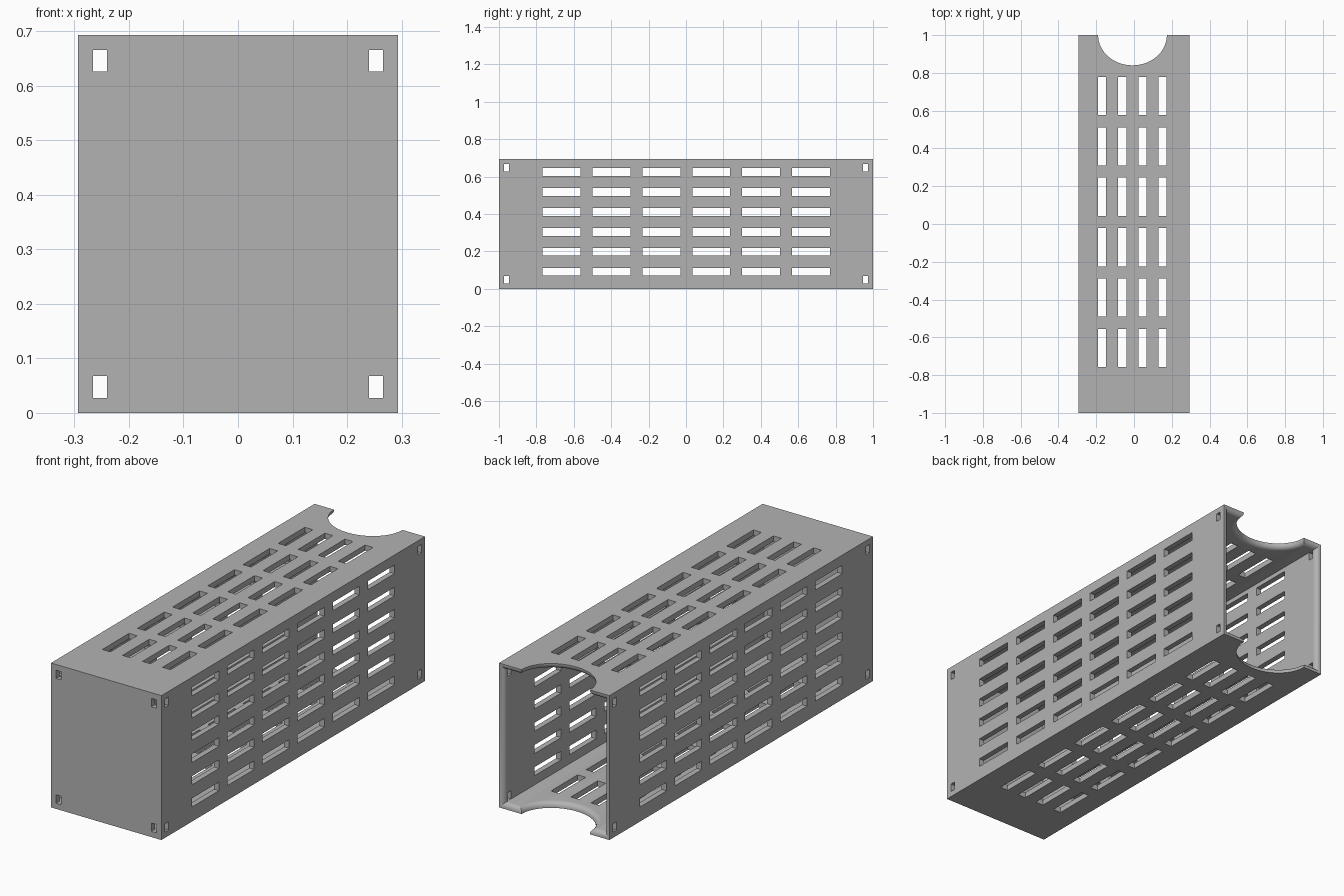
import bpy, bmesh, math
from mathutils import Matrix, Vector

if "Cube" in bpy.data.objects:
    bpy.data.objects.remove(bpy.data.objects["Cube"], do_unlink=True)

MM = 2 / 150                      # design unit: the case is 44 x 150 x 52
W, L, H, T = 44 * MM, 2.0, 52 * MM, 2 * MM

grey = bpy.data.materials.new("plain_grey")
grey.use_nodes = True
colour = (0.45, 0.45, 0.45, 1)
grey.diffuse_color = colour
grey.node_tree.nodes["Principled BSDF"].inputs["Base Color"].default_value = colour


def add_box(bm, centre, size):
    matrix = Matrix.Translation(centre) @ Matrix.Diagonal((*size, 1))
    bmesh.ops.create_cube(bm, size=1, matrix=matrix)


def make_object(name, bm):
    mesh = bpy.data.meshes.new(name)
    bm.to_mesh(mesh)
    bm.free()
    obj = bpy.data.objects.new(name, mesh)
    bpy.context.collection.objects.link(obj)
    mesh.materials.append(grey)
    return obj


def cut(target, cutter):
    mod = target.modifiers.new("cut", 'BOOLEAN')
    mod.operation, mod.solver, mod.object = 'DIFFERENCE', 'EXACT', cutter
    bpy.context.view_layer.objects.active = target
    bpy.ops.object.modifier_apply(modifier=mod.name)
    bpy.data.objects.remove(cutter, do_unlink=True)


# Outer block, hollowed out and open at the back
bm = bmesh.new()
add_box(bm, (0, 0, H / 2), (W, L, H))
case = make_object("slotted_case", bm)

bm = bmesh.new()
add_box(bm, (0, T, H / 2), (W - 2 * T, L, H - 2 * T))
cut(case, make_object("hollow_cutter", bm))

# Rounded finger notch through top and bottom at the back
bm = bmesh.new()
steps = 32
outline = [(-0.008 + 0.182 * math.cos(a), 1 - 0.16 * math.sin(a))
           for a in (math.pi * i / steps for i in range(steps + 1))]
outline = [(outline[0][0], 1.1)] + outline + [(outline[-1][0], 1.1)]
base = bm.faces.new([bm.verts.new((x, y, -0.1)) for x, y in outline])
top = bmesh.ops.extrude_face_region(bm, geom=[base])["geom"]
bmesh.ops.translate(bm, vec=Vector((0, 0, H + 0.2)),
                    verts=[g for g in top if isinstance(g, bmesh.types.BMVert)])
bmesh.ops.recalc_face_normals(bm, faces=bm.faces)
cut(case, make_object("notch_cutter", bm))

# Round over the inner edge of the open rim
bm = bmesh.new()
bm.from_mesh(case.data)


def on_inner_rim(edge):
    a, b = (v.co for v in edge.verts)
    if min(a.y, b.y) < 0.8:
        return False
    near = lambda p, q: abs(p - q) < 1e-4
    on_side = any(near(a.x, x) and near(b.x, x) for x in (T - W / 2, W / 2 - T))
    on_flat = any(near(a.z, z) and near(b.z, z) for z in (T, H - T))
    return on_side or on_flat


bmesh.ops.bevel(bm, geom=[e for e in bm.edges if on_inner_rim(e)],
                offset=T * 0.9, segments=5, profile=0.5,
                affect='EDGES', clamp_overlap=False)
bm.to_mesh(case.data)
bm.free()

# Vent slots through both sides, with tie holes near the ends
bm = bmesh.new()
for col in range(6):
    for row in range(6):
        add_box(bm, (0, -0.665 + 20 * MM * col, 0.091 + 8 * MM * row),
                (1, 15.2 * MM, 3.1 * MM))
for y in (-0.959, 0.959):
    for z in (3.55 * MM, H - 3.55 * MM):
        add_box(bm, (0, y, z), (1, 0.026, 3 * MM))
cut(case, make_object("side_slot_cutter", bm))

# Vent slots through top and bottom, with tie holes in the front corners
bm = bmesh.new()
for col in range(6):
    for row in range(4):
        add_box(bm, (-0.169 + 8 * MM * row, -0.656 + 20 * MM * col, H / 2),
                (3.2 * MM, 15.2 * MM, 1))
for x in (-0.253, 0.253):
    for z in (3.55 * MM, H - 3.55 * MM):
        add_box(bm, (x, -1, z), (0.026, 3 * T, 3 * MM))
cut(case, make_object("top_slot_cutter", bm))

# Smooth the rounded rim, keep everything else crisp
bpy.ops.object.select_all(action='DESELECT')
case.select_set(True)
bpy.context.view_layer.objects.active = case
bpy.ops.object.shade_smooth_by_angle(angle=math.radians(35))
